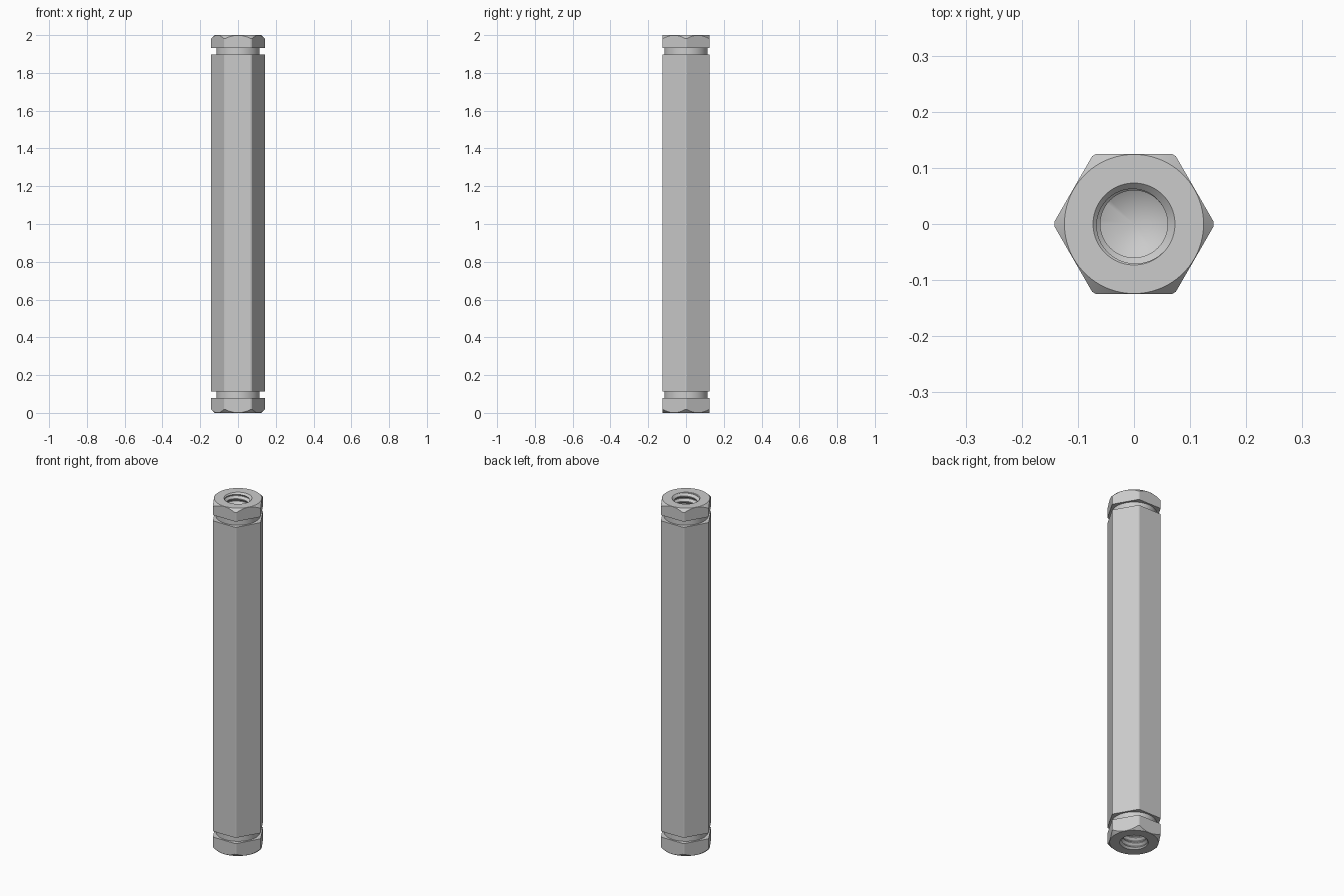
import bpy, bmesh, math

if "Cube" in bpy.data.objects:
    bpy.data.objects.remove(bpy.data.objects["Cube"])

H = 2.0          # overall length
FLAT = 0.125     # half width across the flats
MINOR, MAJOR = 0.06, 0.072
PITCH, DEPTH = 0.031, 0.45


def to_object(name, bm):
    bmesh.ops.recalc_face_normals(bm, faces=bm.faces)
    me = bpy.data.meshes.new(name)
    bm.to_mesh(me)
    bm.free()
    ob = bpy.data.objects.new(name, me)
    bpy.context.collection.objects.link(ob)
    return ob


def lathe(name, profile, segs):
    """Revolve (radius, z) points about z, closed by flat discs."""
    bm = bmesh.new()
    rings = [[bm.verts.new((r * math.cos(2 * math.pi * i / segs),
                            r * math.sin(2 * math.pi * i / segs), z))
              for i in range(segs)] for r, z in profile]
    for a, b in zip(rings, rings[1:]):
        for i in range(segs):
            j = (i + 1) % segs
            bm.faces.new((a[i], a[j], b[j], b[i]))
    bm.faces.new(rings[0])
    bm.faces.new(rings[-1])
    return to_object(name, bm)


def thread_cutter(name, segs=48):
    """Tapped hole: helical V thread above a conical drill point."""
    bm = bmesh.new()
    lo, hi = H - DEPTH, H + 0.05
    shape = [(0.0, MINOR), (0.15, MINOR), (0.52, MAJOR), (0.63, MAJOR)]
    turns = int((hi - lo) / PITCH) + 3
    cols = []
    for i in range(segs + 1):
        t = i / segs
        col = []
        for k in range(-1, turns):
            for f, r in shape:
                z = lo + PITCH * (k + f + t)
                if z <= lo or z >= hi:
                    z, r = min(max(z, lo), hi), MINOR
                a = 2 * math.pi * t
                col.append(bm.verts.new((r * math.cos(a), r * math.sin(a), z)))
        cols.append(col)
    tip = bm.verts.new((0, 0, lo - MINOR * 0.6))
    cap = bm.verts.new((0, 0, hi))
    for a, b in zip(cols, cols[1:]):
        for j in range(len(a) - 1):
            bm.faces.new((a[j], b[j], b[j + 1]))
            bm.faces.new((a[j], b[j + 1], a[j + 1]))
        bm.faces.new((tip, b[0], a[0]))
        bm.faces.new((cap, a[-1], b[-1]))
    bmesh.ops.remove_doubles(bm, verts=bm.verts, dist=1e-5)
    bmesh.ops.dissolve_degenerate(bm, dist=1e-6, edges=bm.edges)
    return to_object(name, bm)


def cut(ob, tool, operation='DIFFERENCE'):
    bpy.context.view_layer.objects.active = ob
    m = ob.modifiers.new("cut", 'BOOLEAN')
    m.operation, m.solver, m.object = operation, 'EXACT', tool
    bpy.ops.object.modifier_apply(modifier=m.name)
    bpy.data.objects.remove(tool)


# Hexagonal bar
R = FLAT / math.cos(math.pi / 6)
body = lathe("hex_standoff", [(R, -0.1), (R, H + 0.1)], 6)

# Turned envelope: chamfered ends and two round grooves
C, G = 0.142, 0.115
turned = lathe("turned_envelope", [
    (FLAT - 0.001, 0), (C, 0.018), (C, 0.08), (G, 0.08), (G, 0.113), (C, 0.113),
    (C, 1.898), (G, 1.898), (G, 1.931), (C, 1.931), (C, H - 0.018), (FLAT - 0.001, H)], 96)
cut(body, turned, 'INTERSECT')

# Countersunk threaded hole in each end
for flip in (False, True):
    tools = [thread_cutter("thread_cutter"),
             lathe("countersink", [(0.05, H - 0.023), (0.083, H + 0.01)], 96)]
    for tool in tools:
        if flip:
            tool.rotation_euler.x = math.pi
            tool.location.z = H
        bpy.context.view_layer.update()
        cut(body, tool)

bpy.ops.object.select_all(action='DESELECT')
body.select_set(True)
bpy.context.view_layer.objects.active = body
bpy.ops.object.shade_smooth_by_angle(angle=math.radians(25))
